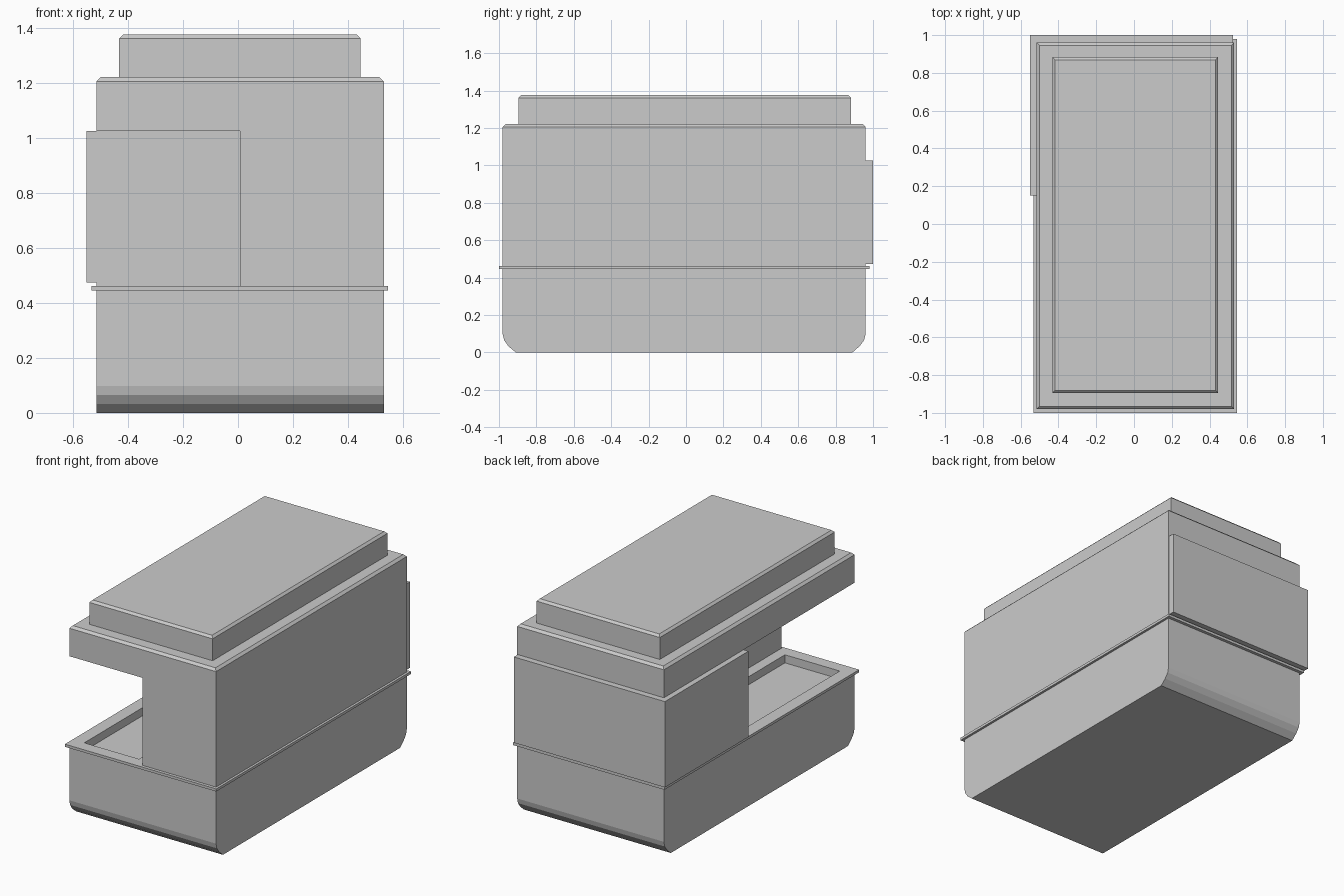
import bpy, bmesh

if "Cube" in bpy.data.objects:
    bpy.data.objects.remove(bpy.data.objects["Cube"])


def loft(name, rings):
    """Closed solid through a list of vertex loops."""
    bm = bmesh.new()
    loops = [[bm.verts.new(p) for p in ring] for ring in rings]
    n = len(loops[0])
    for a, b in zip(loops, loops[1:]):
        for i in range(n):
            j = (i + 1) % n
            bm.faces.new((a[i], a[j], b[j], b[i]))
    bm.faces.new(loops[0][::-1])
    bm.faces.new(loops[-1])
    bmesh.ops.recalc_face_normals(bm, faces=bm.faces)
    me = bpy.data.meshes.new(name)
    bm.to_mesh(me)
    bm.free()
    ob = bpy.data.objects.new(name, me)
    bpy.context.collection.objects.link(ob)
    return ob


def rect(x, y, z, d=0.0):
    """Horizontal rectangle, inset by d."""
    return [(x[0] + d, y[0] + d, z), (x[1] - d, y[0] + d, z),
            (x[1] - d, y[1] - d, z), (x[0] + d, y[1] - d, z)]


def box(name, x, y, z, chamfer=0.0):
    """Box with an optional chamfer round the top."""
    rings = [rect(x, y, z[0]), rect(x, y, z[1] - chamfer)]
    if chamfer:
        rings.append(rect(x, y, z[1], chamfer))
    return loft(name, rings)


def cut(ob, cutter):
    mod = ob.modifiers.new("cut", 'BOOLEAN')
    mod.operation = 'DIFFERENCE'
    mod.solver = 'EXACT'
    mod.object = cutter
    cutter.hide_render = True
    cutter.hide_set(True)


X, Y = (-0.515, 0.53), (-0.98, 0.96)

# Lower hull: side profile with rounded bottom ends
profile = [(-0.98, 0.445), (-0.98, 0.098), (-0.972, 0.065), (-0.95, 0.033),
           (-0.91, 0), (0.89, 0), (0.928, 0.033), (0.952, 0.065),
           (0.96, 0.098), (0.96, 0.445)]
hull = loft("lower_hull", [[(x, y, z) for y, z in profile] for x in X])

# Thin rim between the halves
rim = box("rim", (-0.532, 0.545), (-1.0, 0.98), (0.445, 0.462))

# Upper body with the open front left corner
body = box("upper_body", X, Y, (0.462, 1.22), 0.015)
opening = box("opening_cutter", (-0.8, 0.008), (-1.3, 0.15), (0.3, 1.025))
cut(body, opening)

# Sunken tray in the opening
tray = box("tray_cutter", (-0.45, -0.06), (-0.92, 0.10), (0.41, 0.6))
cut(hull, tray)
cut(rim, tray)

# Rear panel wrapping the back left corner
box("rear_panel", (-0.55, 0.525), (0.15, 1.0), (0.473, 1.025))

# Raised top slab
box("top_slab", (-0.432, 0.446), (-0.895, 0.883), (1.22, 1.375), 0.014)
